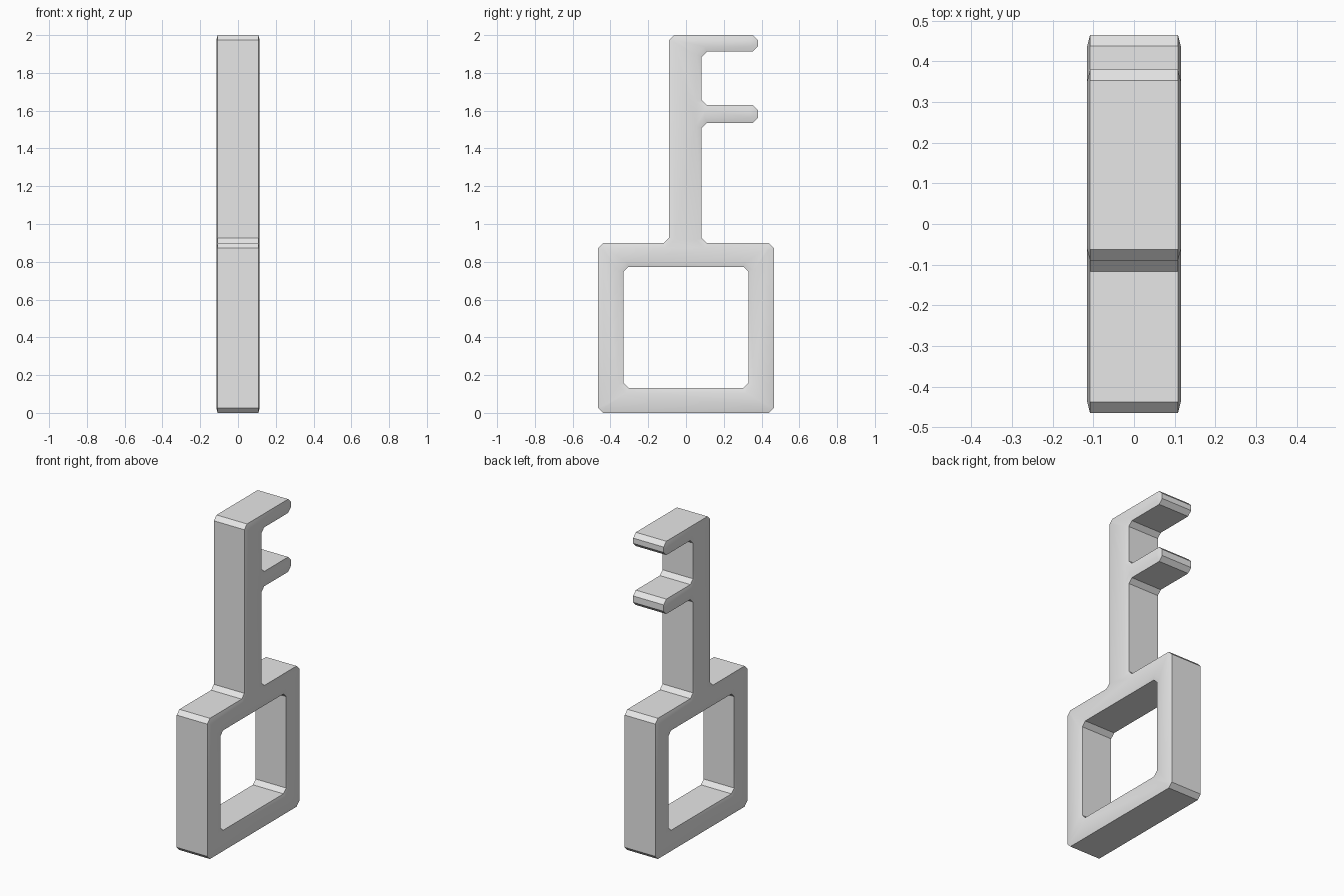
import bpy
import bmesh
from mathutils import Vector

if "Cube" in bpy.data.objects:
    bpy.data.objects.remove(bpy.data.objects["Cube"])

CHAMFER = 0.027      # cut on every profile corner
RIM = 0.028          # width of the shallow slope around each flat side
X_EDGE, X_FACE = 0.108, 0.115


def chamfer(corners):
    """Replace each corner with two points."""
    pts = [Vector(c) for c in corners]
    out = []
    for i, p in enumerate(pts):
        for q in (pts[i - 1], pts[(i + 1) % len(pts)]):
            out.append(p + (q - p).normalized() * CHAMFER)
    return out


def inset(pts, d):
    """Mitred offset towards the left of the travel direction."""
    out = []
    for i, p in enumerate(pts):
        a = (p - pts[i - 1]).normalized()
        b = (pts[(i + 1) % len(pts)] - p).normalized()
        na, nb = Vector((-a.y, a.x)), Vector((-b.y, b.x))
        out.append(p + (na + nb) * d / (1 + na.dot(nb)))
    return out


# Key outline (y, z), counter-clockwise: square bow, shaft, two teeth
outer = chamfer([
    (-0.465, 0), (0.465, 0), (0.465, 0.90), (0.083, 0.90),
    (0.083, 1.535), (0.38, 1.535), (0.38, 1.63), (0.083, 1.63),
    (0.083, 1.912), (0.38, 1.912), (0.38, 2.0), (-0.09, 2.0),
    (-0.09, 0.90), (-0.465, 0.90)])
# Square hole in the bow, clockwise
hole = chamfer([(-0.332, 0.133), (-0.332, 0.772), (0.332, 0.772), (0.332, 0.133)])

bm = bmesh.new()
cap_edges = {-1: [], 1: []}
for loop in (outer, hole):
    # Rings across the thickness: flat side, rim, rim, flat side
    inner = inset(loop, RIM)
    rings = [[bm.verts.new((x, p.x, p.y)) for p in pts] for x, pts in (
        (-X_FACE, inner), (-X_EDGE, loop), (X_EDGE, loop), (X_FACE, inner))]
    n = len(loop)
    for r, s in zip(rings, rings[1:]):
        for i in range(n):
            j = (i + 1) % n
            bm.faces.new((r[i], r[j], s[j], s[i]))
    for side, ring in ((-1, rings[0]), (1, rings[-1])):
        cap_edges[side] += [bm.edges.get((ring[i], ring[(i + 1) % n])) for i in range(n)]

# Flat sides
for side, edges in cap_edges.items():
    bmesh.ops.triangle_fill(bm, edges=edges, use_beauty=True, normal=(side, 0, 0))
bmesh.ops.recalc_face_normals(bm, faces=bm.faces[:])

mesh = bpy.data.meshes.new("key")
bm.to_mesh(mesh)
bm.free()
key = bpy.data.objects.new("key", mesh)
bpy.context.collection.objects.link(key)

grey = bpy.data.materials.new("light grey")
grey.diffuse_color = (0.8, 0.8, 0.8, 1)
grey.use_nodes = True
grey.node_tree.nodes["Principled BSDF"].inputs["Base Color"].default_value = grey.diffuse_color
mesh.materials.append(grey)

# Soft rim, crisp profile edges
bpy.context.view_layer.objects.active = key
key.select_set(True)
bpy.ops.object.shade_smooth_by_angle(angle=0.52)
